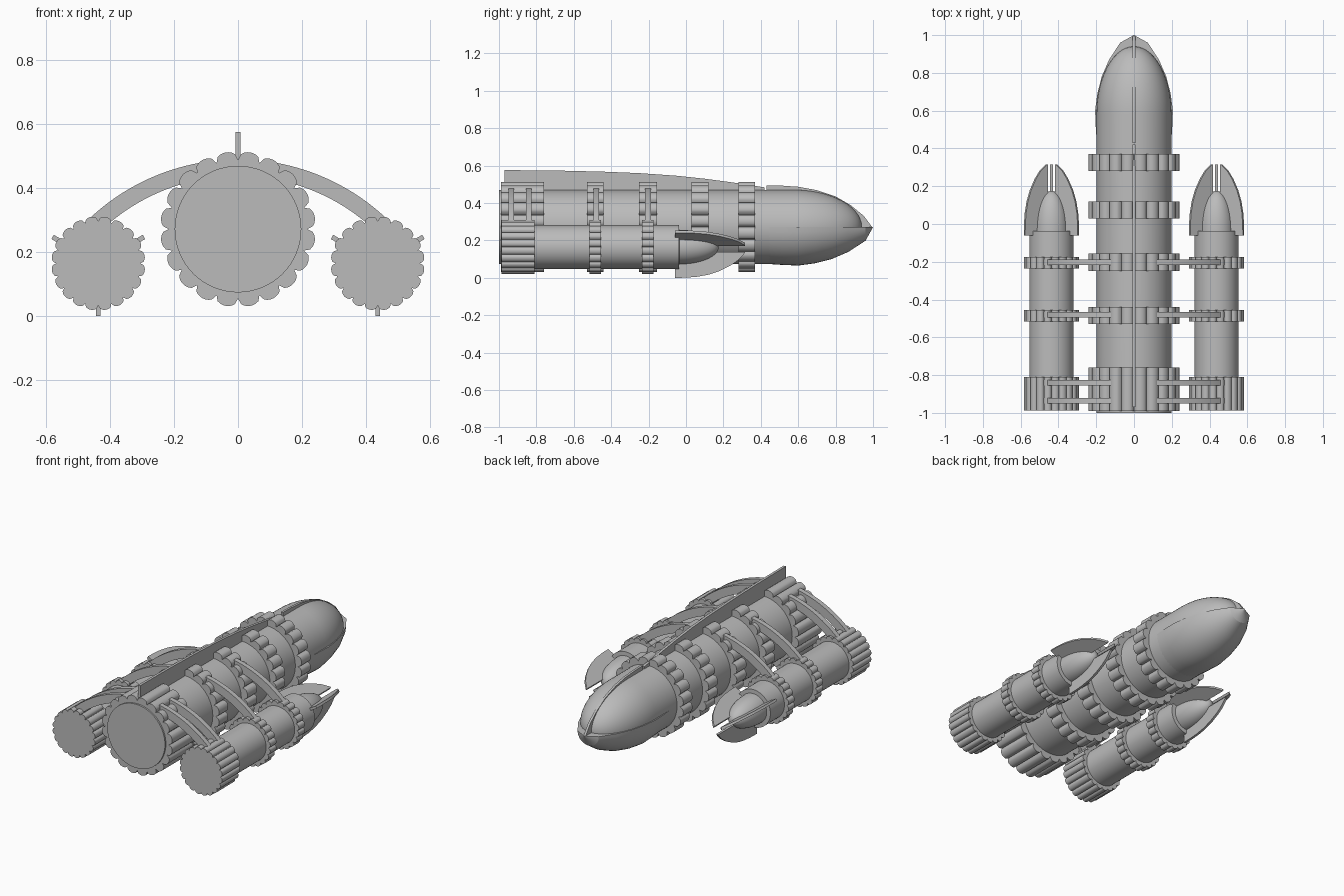
import bpy, bmesh, math
from mathutils import Matrix, Vector

if "Cube" in bpy.data.objects:
    bpy.data.objects.remove(bpy.data.objects["Cube"])

grey = bpy.data.materials.new("plain grey")
grey.diffuse_color = (0.5, 0.5, 0.5, 1)
grey.use_nodes = True
grey.node_tree.nodes["Principled BSDF"].inputs["Base Color"].default_value = grey.diffuse_color

MAIN = Vector((0, 0, 0.272))      # axis of the core tank
SIDE_X, SIDE_Z = 0.437, 0.165     # axis of the boosters


def finish(name, bm, angle=30):
    bmesh.ops.remove_doubles(bm, verts=bm.verts, dist=1e-5)
    bmesh.ops.recalc_face_normals(bm, faces=bm.faces)
    me = bpy.data.meshes.new(name)
    bm.to_mesh(me)
    bm.free()
    ob = bpy.data.objects.new(name, me)
    bpy.context.collection.objects.link(ob)
    me.materials.append(grey)
    bpy.ops.object.select_all(action='DESELECT')
    ob.select_set(True)
    bpy.context.view_layer.objects.active = ob
    bpy.ops.object.shade_smooth_by_angle(angle=math.radians(angle))
    return ob


def revolve(name, profile, centre, segs=48, start=0.0, sweep=2 * math.pi, angle=30):
    """Turn a (y, radius) profile round a lengthwise axis."""
    bm = bmesh.new()
    full = sweep > 6.28
    rows = []
    for y, r in profile:
        rows.append([bm.verts.new((centre.x + r * math.cos(start + sweep * i / segs), y,
                                   centre.z + r * math.sin(start + sweep * i / segs)))
                     for i in range(segs if full else segs + 1)])
    n = len(rows[0])
    for a, b in zip(rows, rows[1:]):
        for i in range(n if full else n - 1):
            j = (i + 1) % n
            bm.faces.new((a[i], a[j], b[j], b[i]))
    bm.faces.new(rows[0])
    if full:
        bm.faces.new(rows[-1])
    else:                                     # flat lid across the cut
        bm.faces.new([r[0] for r in rows] + [r[-1] for r in reversed(rows)])
    return finish(name, bm, angle)


def prism(name, outline, depth, matrix, angle=30):
    """Extrude a local xy outline by depth, centred on local z."""
    bm = bmesh.new()
    f = bm.faces.new([bm.verts.new((x, y, -depth / 2)) for x, y in outline])
    ext = bmesh.ops.extrude_face_region(bm, geom=[f])
    bmesh.ops.translate(bm, vec=(0, 0, depth),
                        verts=[v for v in ext['geom'] if isinstance(v, bmesh.types.BMVert)])
    bm.transform(matrix)
    return finish(name, bm, angle)


def cross_plane(x, y, z):
    """Local xy -> world xz, local z -> world -y."""
    return Matrix.Translation((x, y, z)) @ Matrix.Rotation(math.pi / 2, 4, 'X')


def scallop_ring(name, y0, y1, centre, valley, outer, lobes=20, steps=8):
    pts = []
    for k in range(lobes * steps):
        u = 2 * (k % steps) / steps - 1
        r = valley + (outer - valley) * math.sqrt(1 - u * u)
        a = 2 * math.pi * k / (lobes * steps) + math.pi / 2
        pts.append((r * math.cos(a), r * math.sin(a)))
    prism(name, pts, y1 - y0, cross_plane(centre.x, (y0 + y1) / 2, centre.z), 40)


def dome(y0, length, r, n=14):
    return [(y0 + length * math.sin(i / n * math.pi / 2),
             max(r * math.cos(i / n * math.pi / 2), 0.0005)) for i in range(n + 1)]


def radial_fin(name, outline, centre, direction, thick):
    """Thin plate from (y, radius) points, standing out at an angle round the axis."""
    out = Vector((math.cos(direction), 0, math.sin(direction)))
    along = Vector((0, 1, 0))
    m = Matrix((along, out, along.cross(out))).transposed().to_4x4()
    prism(name, outline, thick, Matrix.Translation(centre) @ m, 25)


# core tank with rounded nose
revolve("core_tank", [(-1, 0.198)] + dome(0.58, 0.36, 0.198), MAIN, 64)

# slightly larger lower half shell under the nose
revolve("nose_lower_shell",
        [(0.43, 0.197), (0.52, 0.203), (0.60, 0.206), (0.69, 0.194), (0.78, 0.171),
         (0.87, 0.132), (0.96, 0.073), (1.0, 0.001)],
        MAIN, 24, math.pi, math.pi, 20)

# crest plate on top of the nose
radial_fin("nose_crest",
           [(0.43, 0.15), (0.43, 0.223), (0.50, 0.222), (0.60, 0.215), (0.70, 0.197),
            (0.80, 0.163), (0.88, 0.117), (0.95, 0.06), (0.995, 0), (0.80, 0)],
           MAIN, math.pi / 2, 0.014)

# long spine plate along the tank
radial_fin("spine_plate",
           [(-0.97, 0.15), (-0.97, 0.304), (-0.7, 0.302), (-0.45, 0.296), (-0.25, 0.288),
            (-0.05, 0.274), (0.1, 0.258), (0.25, 0.238), (0.42, 0.212), (0.42, 0.15)],
           MAIN, math.pi / 2, 0.016)

# scalloped rings of the core tank
for i, (y0, y1) in enumerate([(-0.99, -0.76), (-0.53, -0.44), (-0.25, -0.155),
                              (0.03, 0.12), (0.28, 0.37)]):
    scallop_ring(f"core_ring_{i + 1}", y0, y1, MAIN, 0.217, 0.243)

for side, s in (("left", -1), ("right", 1)):
    axis = Vector((s * SIDE_X, 0, SIDE_Z))

    # booster tank with a narrower nose
    revolve(f"{side}_booster_tank", [(-0.98, 0.117), (-0.037, 0.117)] + dome(-0.036, 0.211, 0.092),
            axis, 48)

    # scalloped rings of the booster
    for i, (y0, y1) in enumerate([(-0.987, -0.81), (-0.515, -0.455), (-0.235, -0.175)]):
        scallop_ring(f"{side}_booster_ring_{i + 1}", y0, y1, axis, 0.132, 0.147)

    # three swept fins round the booster nose
    for i in range(3):
        radial_fin(f"{side}_booster_fin_{i + 1}",
                   [(-0.06, 0.08), (-0.06, 0.165), (0.0, 0.164), (0.06, 0.159), (0.12, 0.148),
                    (0.18, 0.128), (0.24, 0.098), (0.28, 0.07), (0.315, 0.032),
                    (0.315, 0.026), (0.1, 0.026), (-0.02, 0.05)],
                   axis, math.radians(30 + 120 * i), 0.015)

    # arched struts from core to booster
    for i, y in enumerate([-0.935, -0.84, -0.48, -0.203]):
        arc = [math.radians(a) for a in range(44, 83, 2)]
        if s < 0:
            arc = [math.pi - a for a in arc]
        pts = [(0.676 * math.cos(a), 0.676 * math.sin(a)) for a in arc]
        pts += [(0.624 * math.cos(a), 0.624 * math.sin(a)) for a in reversed(arc)]
        prism(f"{side}_strut_{i + 1}", pts, 0.03, cross_plane(0, y, -0.186))
